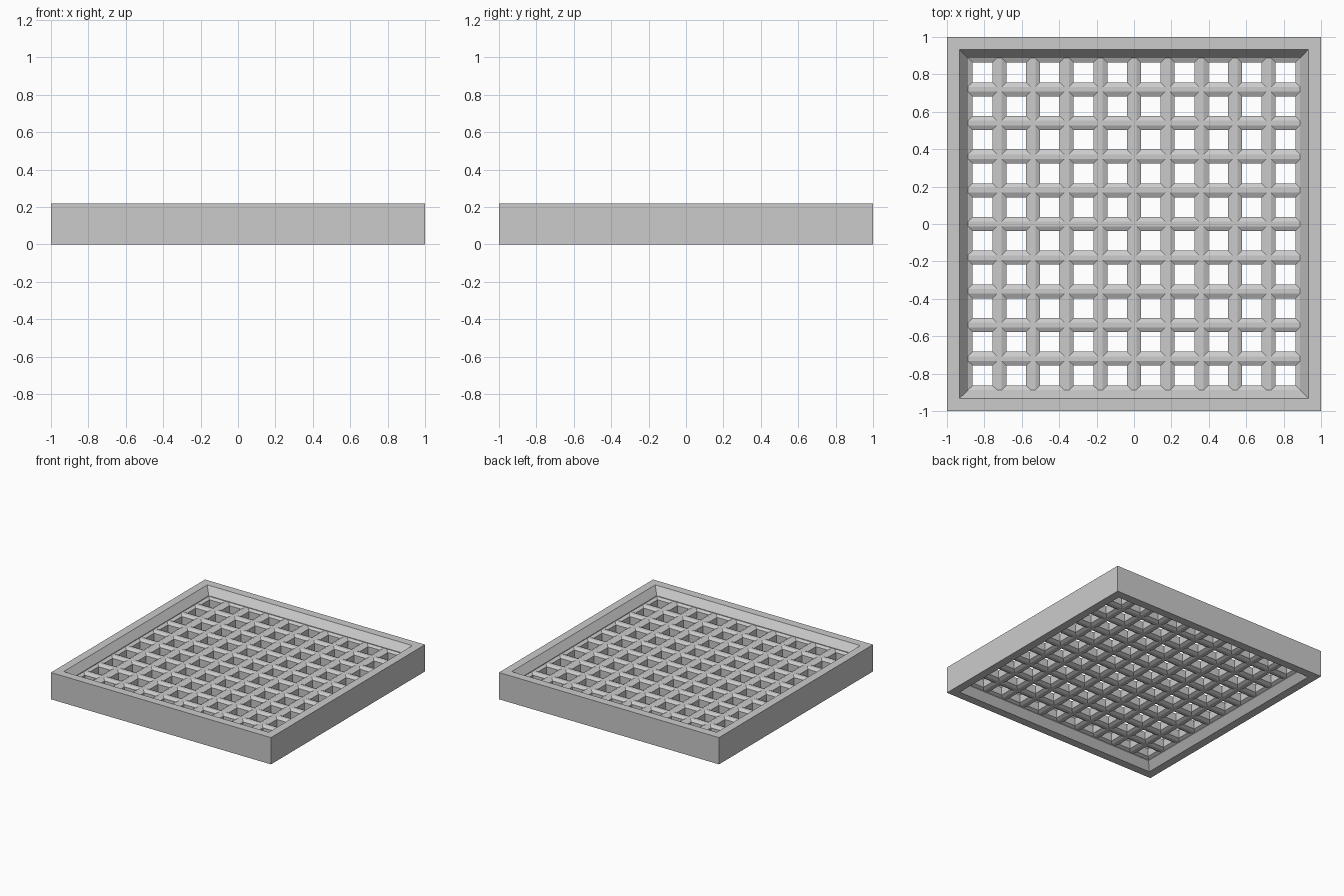
import bpy, bmesh

if "Cube" in bpy.data.objects:
    bpy.data.objects.remove(bpy.data.objects["Cube"])

def square_ring(name, profile, centre=(0, 0)):
    """Sweep a closed (half_size, z) profile around a square with mitred corners."""
    bm = bmesh.new()
    cx, cy = centre
    loops = [[bm.verts.new((cx + sx * h, cy + sy * h, z))
              for sx, sy in ((-1, -1), (1, -1), (1, 1), (-1, 1))]
             for h, z in profile]
    return bm, loops

def bridge(bm, loops, closed):
    n = len(loops)
    for i in range(n if closed else n - 1):
        a, b = loops[i], loops[(i + 1) % n]
        for k in range(4):
            m = (k + 1) % 4
            bm.faces.new((a[k], a[m], b[m], b[k]))

def finish(bm, name):
    me = bpy.data.meshes.new(name)
    bm.to_mesh(me)
    bm.free()
    ob = bpy.data.objects.new(name, me)
    bpy.context.collection.objects.link(ob)
    return ob

# Outer frame: square rim, sloped inside edges above and below
H = 0.22
bm, loops = square_ring("frame", [(1, 0), (1, H), (0.932, H), (0.888, 0.16),
                                  (0.888, 0.06), (0.932, 0)])
bridge(bm, loops, True)
finish(bm, "frame")

# Lattice: one chamfered cell with a square hole, repeated 10 x 10
N, PITCH = 10, 0.18
TOP, BOTTOM, CHAMFER = 0.155, 0.065, 0.012
start = -PITCH * (N - 1) / 2
bm, loops = square_ring("lattice", [
    (PITCH / 2, BOTTOM), (0.0775, BOTTOM), (0.0525, BOTTOM + CHAMFER),
    (0.0525, TOP - CHAMFER), (0.0775, TOP), (PITCH / 2, TOP)], (start, start))
bridge(bm, loops, False)
for f in bm.faces:
    f.normal_flip()
# make sure the upper land faces up
bm.normal_update()
if any(f.normal.z < -0.9 and f.calc_center_median().z > 0.11 for f in bm.faces):
    bmesh.ops.reverse_faces(bm, faces=bm.faces[:])
lattice = finish(bm, "lattice")
for axis in range(2):
    arr = lattice.modifiers.new("repeat", 'ARRAY')
    arr.count = N
    arr.use_relative_offset = False
    arr.use_constant_offset = True
    offset = [0, 0, 0]
    offset[axis] = PITCH
    arr.constant_offset_displace = offset
    arr.use_merge_vertices = True
    arr.merge_threshold = 0.001
